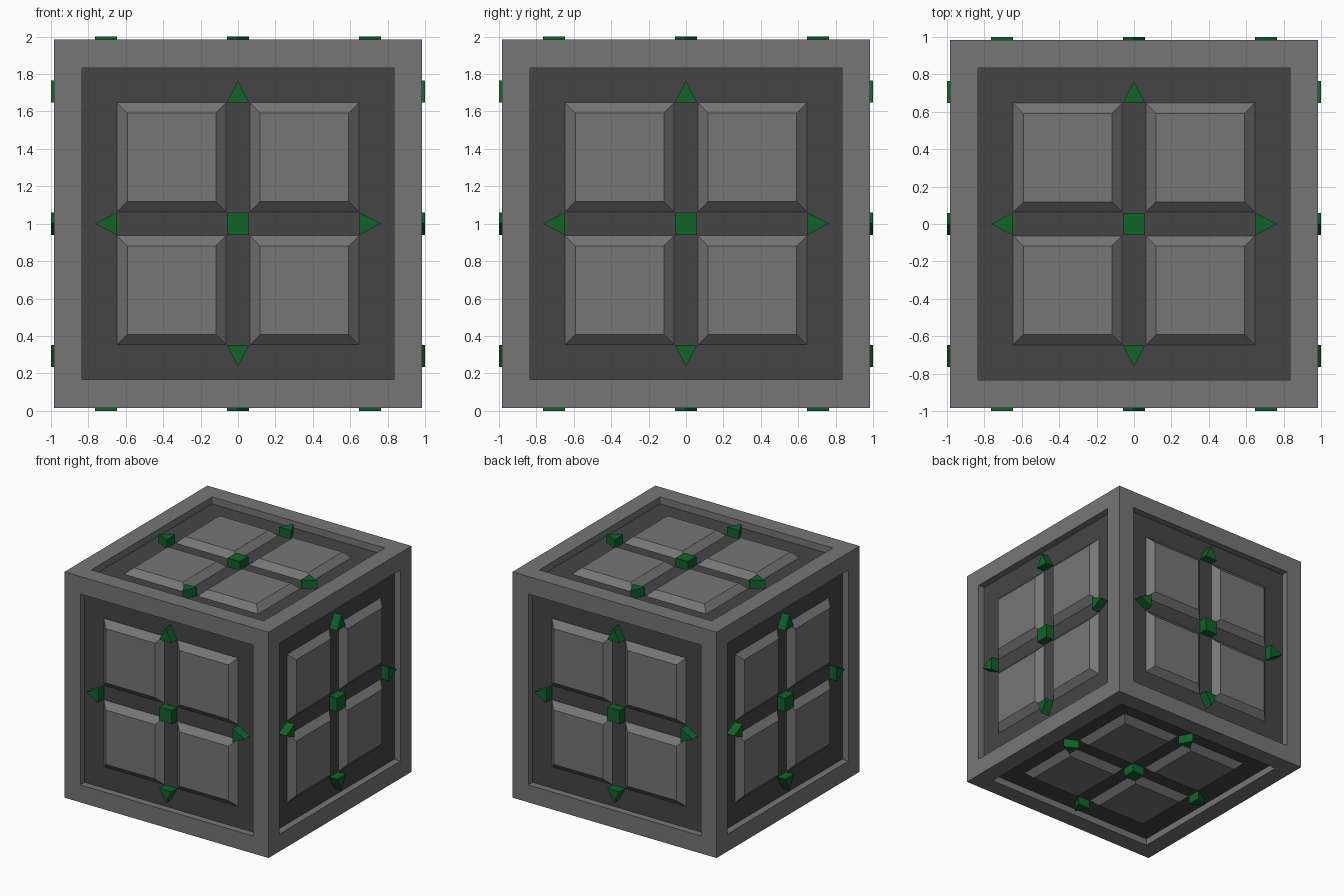
import bpy, bmesh, math
from mathutils import Matrix, Vector

if "Cube" in bpy.data.objects:
    bpy.data.objects.remove(bpy.data.objects["Cube"])

H = 0.985        # half size of the frame cube
FLOOR = 0.925    # height of the recessed channel floor above the cube centre
LIFT = Vector((0, 0, 1))


def material(name, rgb):
    m = bpy.data.materials.new(name)
    m.diffuse_color = (*rgb, 1)
    m.use_nodes = True
    m.node_tree.nodes["Principled BSDF"].inputs["Base Color"].default_value = m.diffuse_color
    return m


grey = material("mid_grey", (0.18, 0.18, 0.18))
dark = material("dark_grey", (0.06, 0.06, 0.06))
green = material("deep_green", (0.005, 0.125, 0.022))


def finish(name, bm, mats):
    bmesh.ops.recalc_face_normals(bm, faces=bm.faces)
    mesh = bpy.data.meshes.new(name)
    bm.to_mesh(mesh)
    bm.free()
    for m in mats:
        mesh.materials.append(m)
    ob = bpy.data.objects.new(name, mesh)
    bpy.context.collection.objects.link(ob)


def prism(bm, low, high, z0, z1, mat):
    """Solid between two matching outlines at heights z0 and z1."""
    a = [bm.verts.new(mat @ Vector((x, y, z0))) for x, y in low]
    b = [bm.verts.new(mat @ Vector((x, y, z1))) for x, y in high]
    n = len(a)
    bm.faces.new(a[::-1])
    bm.faces.new(b)
    for i in range(n):
        j = (i + 1) % n
        bm.faces.new((a[i], a[j], b[j], b[i]))


def square(cx, cy, r):
    return [(cx - r, cy - r), (cx + r, cy - r), (cx + r, cy + r), (cx - r, cy + r)]


# Frame cube with a dark recess sunk into every side
bm = bmesh.new()
bmesh.ops.create_cube(bm, size=2 * H, matrix=Matrix.Translation(LIFT))
sides = list(bm.faces)
bmesh.ops.inset_individual(bm, faces=sides, thickness=H - 0.77)
floors = bmesh.ops.extrude_discrete_faces(bm, faces=sides)["faces"]
for f in floors:
    f.material_index = 1
    f.normal_update()
    bmesh.ops.translate(bm, verts=f.verts, vec=f.normal * (FLOOR - H))
finish("frame", bm, [grey, dark])

# Orientation of each of the six sides
turns = {
    "top": Matrix(),
    "bottom": Matrix.Rotation(math.pi, 4, 'X'),
    "front": Matrix.Rotation(math.pi / 2, 4, 'X'),
    "back": Matrix.Rotation(-math.pi / 2, 4, 'X'),
    "right": Matrix.Rotation(math.pi / 2, 4, 'Y'),
    "left": Matrix.Rotation(-math.pi / 2, 4, 'Y'),
}

for side, turn in turns.items():
    place = Matrix.Translation(LIFT) @ turn

    # Four bevelled panels
    bm = bmesh.new()
    for sx in (-1, 1):
        for sy in (-1, 1):
            c = (sx * 0.355, sy * 0.355)
            prism(bm, square(*c, 0.295), square(*c, 0.237), FLOOR - 0.003, 0.977, place)
    finish(side + "_panels", bm, [grey])

    # Centre block and four outward-pointing arrow studs
    bm = bmesh.new()
    block = square(0, 0, 0.06)
    prism(bm, block, block, FLOOR - 0.003, 1.0, place)
    arrow = [(0.648, -0.06), (0.765, 0), (0.648, 0.06)]
    for k in range(4):
        spin = place @ Matrix.Rotation(k * math.pi / 2, 4, 'Z')
        prism(bm, arrow, arrow, FLOOR - 0.003, 1.0, spin)
    finish(side + "_studs", bm, [green])
